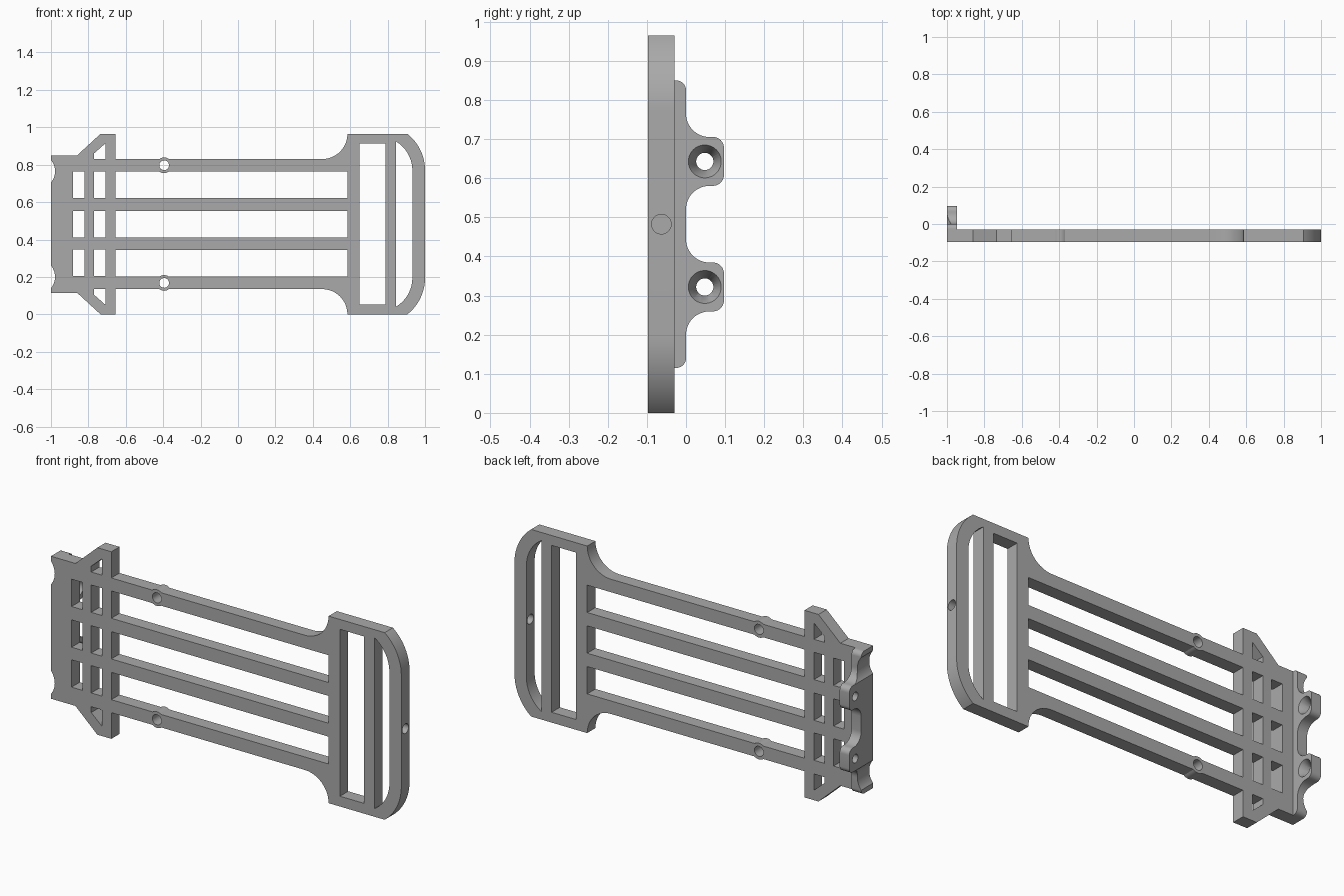
import bpy, bmesh
from math import sin, cos, radians, sqrt, pi
from mathutils import Matrix

cube = bpy.data.objects.get("Cube")
if cube:
    bpy.data.objects.remove(cube, do_unlink=True)

TOP = 0.965
MID = TOP / 2
FRONT, BACK = -0.097, -0.03      # plate faces along y
TAB_END = 0.097

grey = bpy.data.materials.new("plain grey")
grey.use_nodes = True
COLOUR = (0.4, 0.4, 0.4, 1)
grey.diffuse_color = COLOUR
grey.node_tree.nodes["Principled BSDF"].inputs["Base Color"].default_value = COLOUR


def arc(cx, cy, r, a0, a1, n=12):
    """Points on an arc, angles in degrees."""
    angles = [radians(a0 + (a1 - a0) * i / n) for i in range(n + 1)]
    return [(cx + r * cos(a), cy + r * sin(a)) for a in angles]


def flip(points):
    """Mirror a loop about the middle height."""
    return [(x, TOP - z) for x, z in reversed(points)]


def rect(x0, x1, z0, z1):
    return [(x0, z0), (x1, z0), (x1, z1), (x0, z1)]


def prism(name, loops, depth, matrix):
    """Extrude an outline with holes, then place it with a matrix."""
    curve = bpy.data.curves.new(name, 'CURVE')
    curve.dimensions = '2D'
    curve.fill_mode = 'BOTH'
    curve.extrude = depth / 2
    for loop in loops:
        spline = curve.splines.new('POLY')
        spline.points.add(len(loop) - 1)
        for point, (u, v) in zip(spline.points, loop):
            point.co = (u, v, 0, 1)
        spline.use_cyclic_u = True
    temp = bpy.data.objects.new(name, curve)
    bpy.context.collection.objects.link(temp)
    bpy.context.view_layer.update()
    mesh = bpy.data.meshes.new_from_object(
        temp.evaluated_get(bpy.context.evaluated_depsgraph_get()))
    bpy.data.objects.remove(temp, do_unlink=True)
    mesh.transform(matrix)
    bm = bmesh.new()
    bm.from_mesh(mesh)
    bmesh.ops.remove_doubles(bm, verts=bm.verts, dist=0.0002)
    bmesh.ops.recalc_face_normals(bm, faces=bm.faces)
    bm.to_mesh(mesh)
    bm.free()
    mesh.materials.clear()
    mesh.materials.append(grey)
    obj = bpy.data.objects.new(name, mesh)
    bpy.context.collection.objects.link(obj)
    return obj


def cutter(name, location, r1, r2, depth, axis):
    """Hidden cone or cylinder, pointing along x or y."""
    bm = bmesh.new()
    turn = Matrix.Rotation(pi / 2, 4, 'Y' if axis == 'X' else 'X')
    bmesh.ops.create_cone(bm, cap_ends=True, segments=48, radius1=r1, radius2=r2,
                          depth=depth, matrix=Matrix.Translation(location) @ turn)
    mesh = bpy.data.meshes.new(name)
    bm.to_mesh(mesh)
    bm.free()
    mesh.materials.append(grey)
    obj = bpy.data.objects.new(name, mesh)
    bpy.context.collection.objects.link(obj)
    obj.hide_render = True
    obj.hide_viewport = True
    return obj


def cut(obj, tools):
    for tool in tools:
        mod = obj.modifiers.new(tool.name, 'BOOLEAN')
        mod.operation = 'DIFFERENCE'
        mod.solver = 'EXACT'
        mod.object = tool


def finish(obj):
    """Apply the cuts and shade smooth with sharp edges."""
    bpy.context.view_layer.update()
    mesh = bpy.data.meshes.new_from_object(
        obj.evaluated_get(bpy.context.evaluated_depsgraph_get()))
    obj.modifiers.clear()
    obj.data = mesh
    bpy.ops.object.select_all(action='DESELECT')
    obj.select_set(True)
    bpy.context.view_layer.objects.active = obj
    bpy.ops.object.shade_smooth_by_angle(angle=radians(30))


# Screw boss on the outer rails
BX, BZ, BR = -0.395, 0.797, 0.042
RAIL_TOP, RAIL_LOW = 0.83, 0.763


def boss_arc(level, a0, a1):
    """Part of the boss that bulges past a rail edge, given from +x to -x."""
    half = sqrt(BR ** 2 - (level - BZ) ** 2)
    return [(BX + half, level)] + arc(BX, BZ, BR, a0, a1, 8)[1:-1] + [(BX - half, level)]


# Plate outline, upper half from the left end to the handle
HR, HX, HZ = 0.248, 0.752, 0.77      # handle corner arc
upper = [(-1, 0.85), (-0.86, 0.85), (-0.735, TOP), (-0.655, TOP), (-0.655, RAIL_TOP)]
upper += reversed(boss_arc(RAIL_TOP, 52, 128))
upper += arc(0.45, TOP, 0.135, -90, 0)
upper += arc(HX, HZ, HR, 51.9, 0, 16)
outline = upper + flip(upper)

# Openings: long slots, small windows, strap slot and handle grip
loops = [outline]
rows = [(0.206, 0.347), (0.412, 0.553), (0.622, RAIL_LOW)]
for x0, x1 in [(-0.882, -0.821), (-0.77, -0.709)]:
    loops += [rect(x0, x1, z0, z1) for z0, z1 in rows]
loops.append(rect(-0.655, 0.585, *rows[1]))
slot = [(-0.655, 0.622), (0.585, 0.622), (0.585, RAIL_LOW)]
slot += boss_arc(RAIL_LOW, -54, -126) + [(-0.655, RAIL_LOW)]
wedge = [(-0.77, RAIL_TOP), (-0.709, RAIL_TOP), (-0.709, 0.914), (-0.77, 0.86)]
screw_hole = arc(BX, BZ, 0.026, 0, 345, 23)
for loop in (slot, wedge, screw_hole):
    loops += [loop, flip(loop)]
loops.append(rect(0.65, 0.788, 0.053, 0.914))
grip = arc(HX, HZ, HR - 0.068, 58.5, 0, 16)
loops.append(grip + flip(grip))

to_front = Matrix.Translation((0, (FRONT + BACK) / 2, 0)) @ Matrix.Rotation(pi / 2, 4, 'X')
plate = prism("slotted_plate", loops, BACK - FRONT, to_front)

# Rear flange with two rounded mounting tabs, drawn in y and z
FLANGE_X, FLANGE_W = -0.9725, 0.055
TAB_Z, TAB_Y, TAB_H = 0.643, 0.048, 0.0625
half = [(BACK, 0.85)] + arc(-0.025, 0.825, 0.025, 90, 0, 8)
half += arc(0.06, TAB_Z + TAB_H + 0.06, 0.06, 180, 270)
half += arc(TAB_END - 0.028, TAB_Z + TAB_H - 0.028, 0.028, 90, 0, 8)
half += arc(TAB_END - 0.028, TAB_Z - TAB_H + 0.028, 0.028, 0, -90, 8)
half += arc(0.06, TAB_Z - TAB_H - 0.06, 0.06, 90, 180)
to_side = Matrix(((0, 0, 1, FLANGE_X), (1, 0, 0, 0), (0, 1, 0, 0), (0, 0, 0, 1)))
flange = prism("rear_flange", [half + flip(half)], FLANGE_W, to_side)

# Scallops in the end, countersunk tab holes and the handle end hole
scallops, sinks = [], []
for side, z, tab_z in (("upper", 0.765, TAB_Z), ("lower", TOP - 0.765, TOP - TAB_Z)):
    scallops.append(cutter(side + "_scallop_cutter", (-1.071, 0, z), 0.093, 0.093, 0.5, 'Y'))
    sinks.append(cutter(side + "_hole_cutter", (FLANGE_X, TAB_Y, tab_z), 0.022, 0.022, 0.2, 'X'))
    sinks.append(cutter(side + "_sink_cutter", (-0.945, TAB_Y, tab_z), 0.022, 0.062, 0.08, 'X'))
end_hole = cutter("end_hole_cutter", (0.97, -0.063, MID), 0.025, 0.025, 0.16, 'X')

cut(plate, scallops + [end_hole])
cut(flange, scallops + sinks)
finish(plate)
finish(flange)
